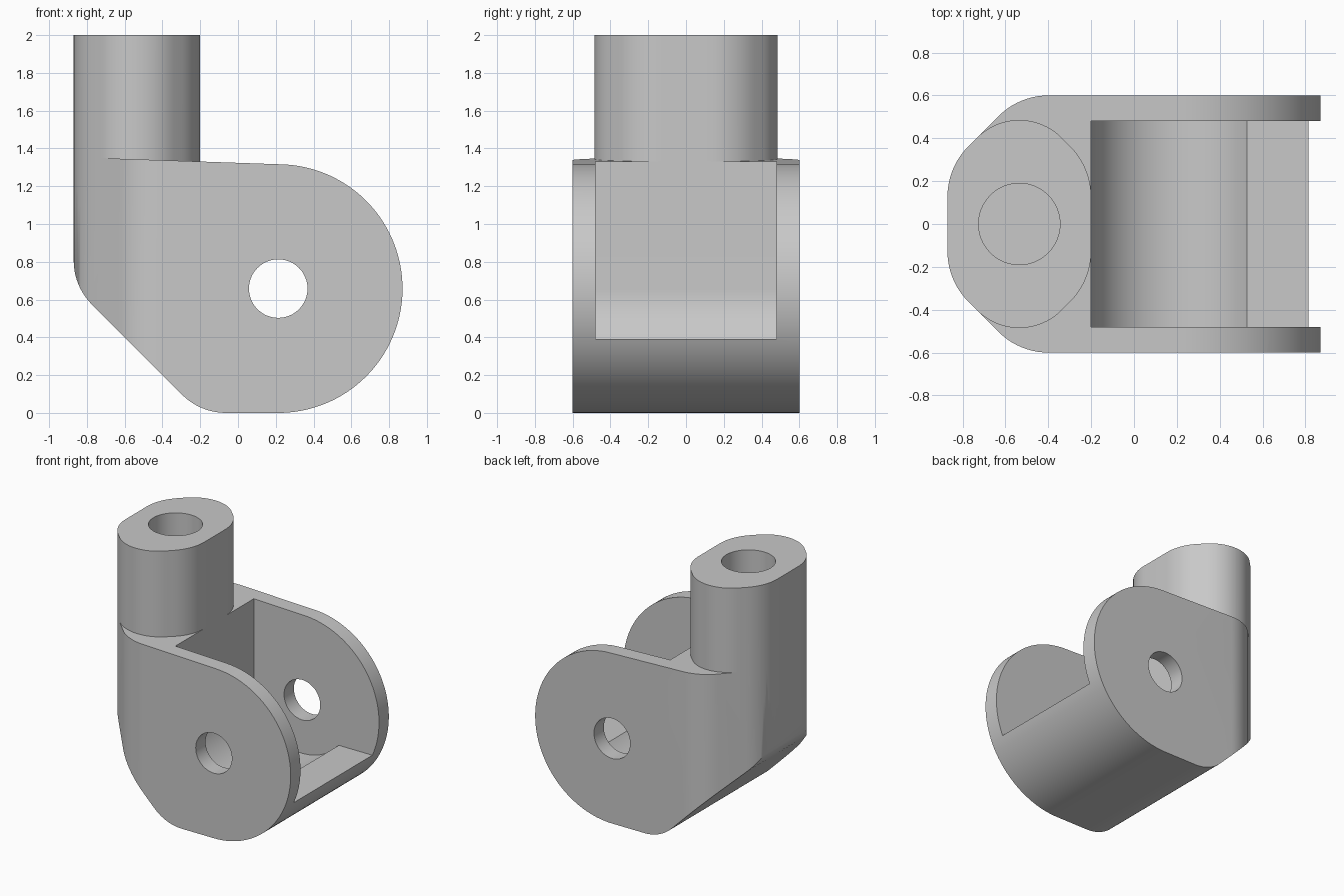
import bpy, bmesh
from math import sin, cos, pi, radians
from mathutils import Vector

if "Cube" in bpy.data.objects:
    bpy.data.objects.remove(bpy.data.objects["Cube"], do_unlink=True)

grey = bpy.data.materials.new("plain grey")
grey.use_nodes = True
grey.diffuse_color = (0.58, 0.58, 0.58, 1)
grey.node_tree.nodes["Principled BSDF"].inputs["Base Color"].default_value = (0.58, 0.58, 0.58, 1)

PIN_X, PIN_Z, EYE_R = 0.213, 0.658, 0.658
WALL_X, POST_X = -0.2, -0.535


def arc(cx, cy, r, start, end, steps):
    angles = [radians(start + (end - start) * i / steps) for i in range(steps + 1)]
    return [(cx + r * cos(a), cy + r * sin(a)) for a in angles]


def rounded(corners, steps=10):
    """Outline from (x, y, radius) corners, each filleted with a tangent arc."""
    out, n = [], len(corners)
    for i, (x, y, r) in enumerate(corners):
        p = Vector((x, y))
        if r == 0:
            out.append((x, y))
            continue
        a = (Vector(corners[i - 1][:2]) - p).normalized()
        b = (Vector(corners[(i + 1) % n][:2]) - p).normalized()
        half = a.angle(b) / 2
        centre = p + (a + b).normalized() * (r / sin(half))
        u = p + a * (r * cos(half) / sin(half)) - centre
        v = p + b * (r * cos(half) / sin(half)) - centre
        turn = pi - 2 * half
        for k in range(steps + 1):
            t = k / steps
            w = (u * sin((1 - t) * turn) + v * sin(t * turn)) / sin(turn)
            out.append(tuple(centre + w))
    return out


def prism(name, outline, low, high, axis):
    """Extrude an outline along z (plan) or along y (side profile)."""
    bm = bmesh.new()
    place = (lambda p: (p[0], p[1], low)) if axis == 'Z' else (lambda p: (p[0], low, p[1]))
    face = bm.faces.new([bm.verts.new(place(p)) for p in outline])
    ext = bmesh.ops.extrude_face_region(bm, geom=[face])
    move = Vector((0, 0, high - low)) if axis == 'Z' else Vector((0, high - low, 0))
    bmesh.ops.translate(bm, vec=move, verts=[g for g in ext["geom"] if isinstance(g, bmesh.types.BMVert)])
    bmesh.ops.remove_doubles(bm, verts=bm.verts, dist=0.0005)
    bmesh.ops.recalc_face_normals(bm, faces=bm.faces)
    mesh = bpy.data.meshes.new(name)
    bm.to_mesh(mesh)
    bm.free()
    mesh.materials.append(grey)
    obj = bpy.data.objects.new(name, mesh)
    bpy.context.collection.objects.link(obj)
    return obj


def combine(target, tool, operation):
    mod = target.modifiers.new(tool.name, 'BOOLEAN')
    mod.object, mod.operation, mod.solver = tool, operation, 'EXACT'
    bpy.context.view_layer.objects.active = target
    bpy.ops.object.modifier_apply(modifier=mod.name)
    bpy.data.objects.remove(tool, do_unlink=True)


# Clevis body: round eye, sloping top and chamfered heel
heel = rounded([(-0.87, 1.354, 0), (-0.87, 0.67, 0.33), (-0.2, 0, 0.33), (PIN_X, 0, 0)])
profile = heel + arc(PIN_X, PIN_Z, EYE_R, -90, 88, 64)[1:]
body = prism("clevis_bracket", profile, -0.6, 0.6, 'Y')

# Plan outline chamfers the back corners of the body
plan = rounded([(1, -0.6, 0), (1, 0.6, 0), (-0.535, 0.6, 0.33), (-0.87, 0.265, 0.33),
                (-0.87, -0.265, 0.33), (-0.535, -0.6, 0.33)])
combine(body, prism("plan_trim", plan, -0.5, 1.8, 'Z'), 'INTERSECT')

# Upright post, sunk into the body
quarter = [(-0.335, 0.265, 0.33), (-0.115, 0.485, 0.277)]
left = quarter + [(x, -y, r) for x, y, r in quarter[::-1]]
right = [(-x, -y, r) for x, y, r in left]
post_plan = [(x + POST_X, y) for x, y in rounded(
    [left[0], left[1], *right[2:], *right[:2], *left[2:]])]
combine(body, prism("post", post_plan, 1.1, 2, 'Z'), 'UNION')

# Slot between the cheeks with a hollow floor and flat front lip
slot = [(WALL_X, 1.6)] + [p for p in arc(PIN_X, PIN_Z, PIN_X - WALL_X, 180, 319.6, 48)]
slot += [(1.1, slot[-1][1]), (1.1, 1.6)]
combine(body, prism("slot", slot, -0.48, 0.48, 'Y'), 'DIFFERENCE')

# Cross pin hole and blind bore in the post
combine(body, prism("pin_hole", arc(PIN_X, PIN_Z, 0.155, 0, 352.5, 47), -1, 1, 'Y'), 'DIFFERENCE')
combine(body, prism("post_bore", arc(POST_X, 0, 0.19, 0, 352.5, 47), 1.0, 2.2, 'Z'), 'DIFFERENCE')

bpy.ops.object.select_all(action='DESELECT')
body.select_set(True)
bpy.context.view_layer.objects.active = body
bpy.ops.object.shade_smooth_by_angle(angle=radians(30))
